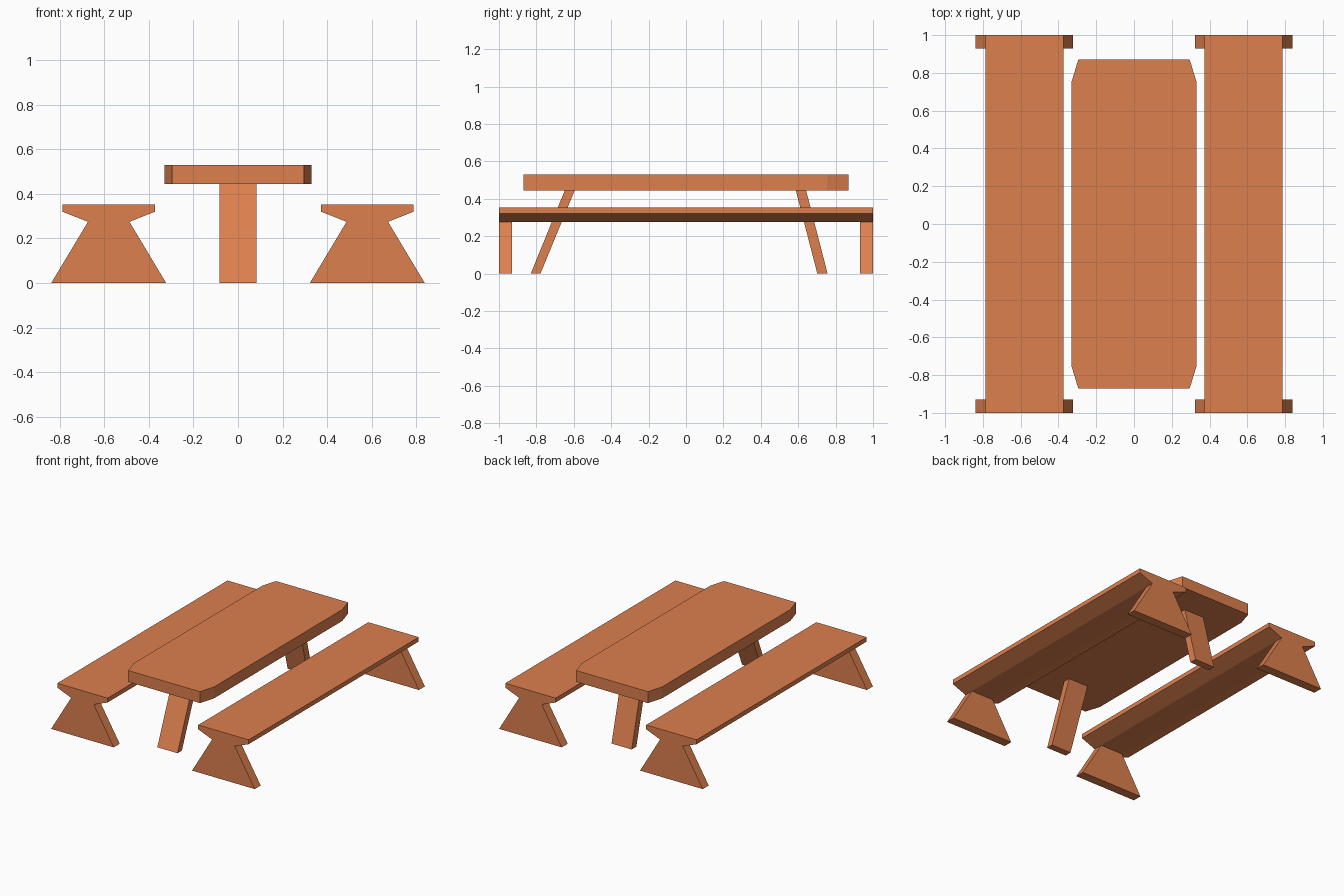
import bpy
import bmesh
from mathutils import Vector

if "Cube" in bpy.data.objects:
    bpy.data.objects.remove(bpy.data.objects["Cube"], do_unlink=True)

COLOUR = (0.72, 0.215, 0.076, 1.0)
wood = bpy.data.materials.new("warm_wood")
wood.use_nodes = True
wood.diffuse_color = COLOUR
wood.node_tree.nodes["Principled BSDF"].inputs["Base Color"].default_value = COLOUR


def extrude_profile(name, points, offset):
    """Solid made by sweeping a closed 3D outline along an offset."""
    bm = bmesh.new()
    face = bm.faces.new([bm.verts.new(p) for p in points])
    swept = bmesh.ops.extrude_face_region(bm, geom=[face], use_keep_orig=True)
    moved = [v for v in swept["geom"] if isinstance(v, bmesh.types.BMVert)]
    bmesh.ops.translate(bm, verts=moved, vec=Vector(offset))
    bmesh.ops.recalc_face_normals(bm, faces=bm.faces)
    mesh = bpy.data.meshes.new(name)
    bm.to_mesh(mesh)
    bm.free()
    mesh.materials.append(wood)
    obj = bpy.data.objects.new(name, mesh)
    bpy.context.collection.objects.link(obj)
    return obj


def mirrored(half):
    """Complete a half outline of (width, height) pairs, listed bottom to top."""
    return half + [(-w, h) for w, h in reversed(half)]


# Table top: a slab with clipped corners
top = [(0.33, -0.755), (0.33, 0.755), (0.295, 0.87)]
top += [(-x, -y) for x, y in top + [(-0.295, 0.87)]]
outline = [(0.295, -0.87), (0.33, -0.755), (0.33, 0.755), (0.295, 0.87)]
outline = mirrored(outline)
extrude_profile("table_top", [(x, y, 0.445) for x, y in outline], (0, 0, 0.085))

# Splayed table legs: side outline swept across the width
legs = {
    "front_table_leg": [(-0.83, 0), (-0.778, 0), (-0.595, 0.445), (-0.648, 0.445)],
    "back_table_leg": [(0.702, 0), (0.757, 0), (0.642, 0.445), (0.587, 0.445)],
}
for name, side in legs.items():
    extrude_profile(name, [(-0.083, y, z) for y, z in side], (0.166, 0, 0))

# Benches: tapered plank on a trapezoid foot at each end
plank = mirrored([(0.093, 0.275), (0.207, 0.32), (0.207, 0.353)])
foot = mirrored([(0.258, 0), (0.093, 0.275)])
for side, centre in (("left", 0.58), ("right", -0.58)):
    extrude_profile(side + "_bench_seat",
                    [(centre + w, -1, h) for w, h in plank], (0, 2, 0))
    for end, y in (("front", -1), ("back", 0.93)):
        extrude_profile(f"{side}_bench_{end}_leg",
                        [(centre + w, y, h) for w, h in foot], (0, 0.07, 0))
